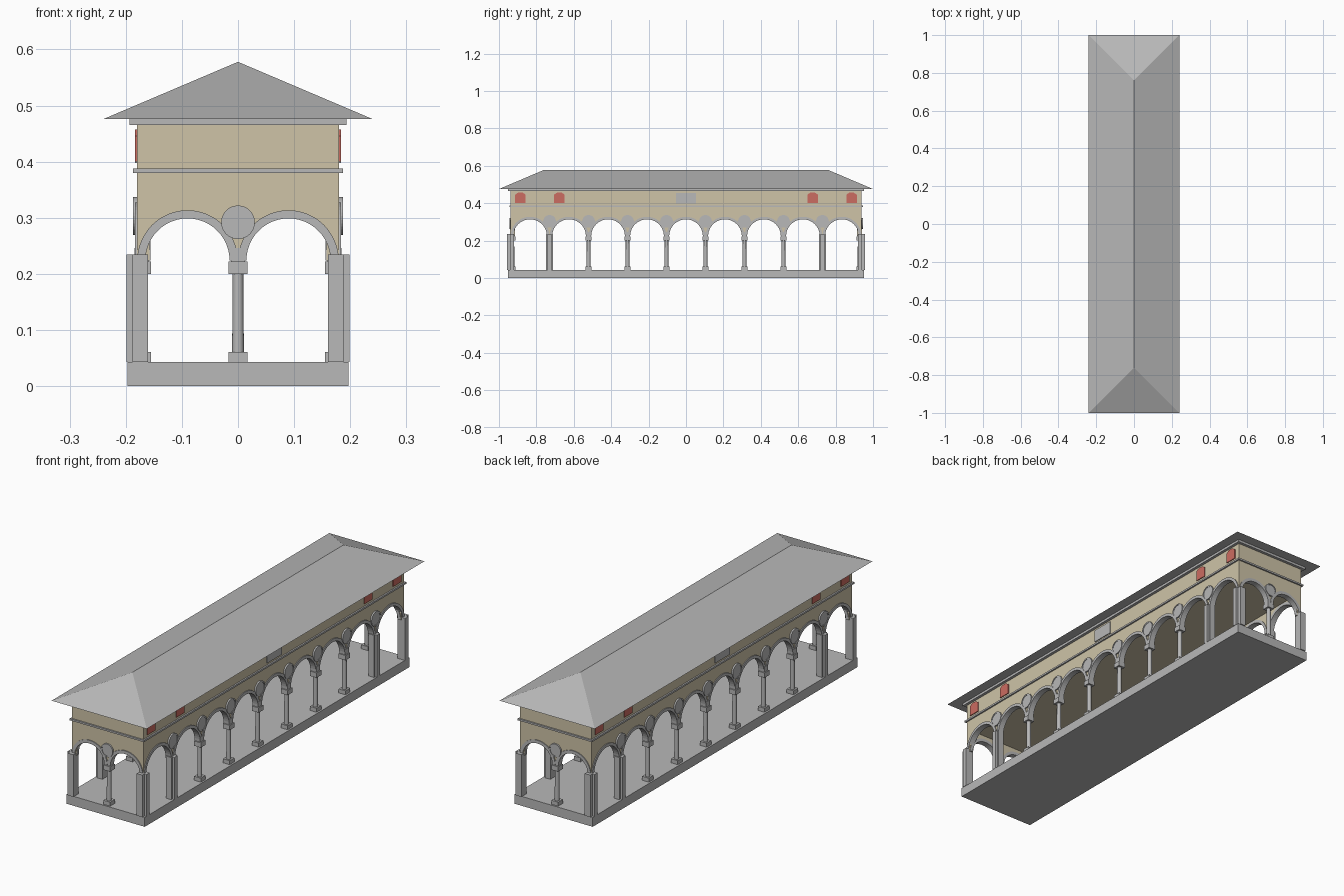
import bpy, bmesh
from math import pi, sin, cos
from mathutils import Matrix

if "Cube" in bpy.data.objects:
    bpy.data.objects.remove(bpy.data.objects["Cube"])


def material(name, rgb):
    m = bpy.data.materials.new(name)
    m.use_nodes = True
    m.diffuse_color = (*rgb, 1)
    m.node_tree.nodes["Principled BSDF"].inputs["Base Color"].default_value = (*rgb, 1)
    return m


STONE = material("grey stone", (0.48, 0.48, 0.48))
PLASTER = material("cream plaster", (0.62, 0.55, 0.39))
RED = material("red enamel", (0.6, 0.15, 0.12))

HX, HY = 0.18, 0.938            # half width and half length of the walls
FLOOR, SPRING, CEILING = 0.043, 0.224, 0.33


def finish(name, bm, mat):
    bmesh.ops.recalc_face_normals(bm, faces=bm.faces)
    mesh = bpy.data.meshes.new(name)
    bm.to_mesh(mesh)
    bm.free()
    mesh.materials.append(mat)
    ob = bpy.data.objects.new(name, mesh)
    bpy.context.collection.objects.link(ob)
    return ob


def box(name, x, y, z, mat):
    """Box from (low, high) pairs."""
    bm = bmesh.new()
    bmesh.ops.create_cube(bm, size=1)
    for v in bm.verts:
        for i, (lo, hi) in enumerate((x, y, z)):
            v.co[i] = lo if v.co[i] < 0 else hi
    return finish(name, bm, mat)


def slab(name, polys, near, far, angle, mat):
    """Extrude (u, z) polygons between two distances out from the centre, turned to one side."""
    bm = bmesh.new()
    layers = []
    for d in (near, far):
        found = {}
        for poly in polys:
            keys = [(round(u, 5), round(z, 5)) for u, z in poly]
            for k in keys:
                if k not in found:
                    found[k] = bm.verts.new((k[0], -d, k[1]))
            keys = list(dict.fromkeys(keys))
            if len(keys) > 2:
                bm.faces.new([found[k] for k in keys])
        layers.append(found)
    twin = {v: layers[1][k] for k, v in layers[0].items()}
    rim = [e for e in bm.edges if e.is_boundary and e.verts[0] in twin]
    for e in rim:
        a, b = e.verts
        bm.faces.new((a, b, twin[b], twin[a]))
    bm.transform(Matrix.Rotation(angle, 4, "Z"))
    return finish(name, bm, mat)


def arc(c, r, z, a0=pi, a1=0.0, n=24):
    return [(c + r * cos(a0 + (a1 - a0) * i / n), z + r * sin(a0 + (a1 - a0) * i / n))
            for i in range(n + 1)]


def strip(a, b):
    return [(a[i], a[i + 1], b[i + 1], b[i]) for i in range(len(a) - 1)]


def disc(c, r, z):
    return [arc(c, r, z, 0, 2 * pi, 32)[:-1]]


def rect(u0, u1, z0, z1):
    return [[(u0, z0), (u1, z0), (u1, z1), (u0, z1)]]


def arcade(name, count, half, out, r, ring, angle):
    """Arched wall with raised arch bands."""
    step = 2 * half / count
    for i in range(count):
        c = -half + step * (i + 0.5)
        edge = arc(c, r + 0.002, SPRING)
        lower = [(c - step / 2, SPRING)] + edge + [(c + step / 2, SPRING)]
        upper = [(u, CEILING) for u, z in lower]
        slab(name + "_arch_wall", strip(lower, upper), out - 0.022, out, angle, PLASTER)
        slab(name + "_arch_band", strip(arc(c, r, SPRING), arc(c, r + ring, SPRING)),
             out - 0.024, out + 0.004, angle, STONE)
    return [-half + step * i for i in range(1, count)]


def column(x, y):
    def block(name, h, z0, z1):
        box(name, (x - h, x + h), (y - h, y + h), (z0, z1), STONE)
    block("column_base", 0.017, FLOOR, 0.061)
    block("column_capital", 0.017, 0.2, 0.222)
    block("column_impost", 0.0125, 0.222, 0.246)
    bm = bmesh.new()
    bmesh.ops.create_cone(bm, cap_ends=True, segments=16, radius1=0.0105, radius2=0.0095,
                          depth=0.145, matrix=Matrix.Translation((x, y, 0.13)))
    ob = finish("column_shaft", bm, STONE)
    bpy.ops.object.select_all(action="DESELECT")
    bpy.context.view_layer.objects.active = ob
    ob.select_set(True)
    bpy.ops.object.shade_smooth_by_angle()


def roundel(u, z, out, r, angle):
    slab("roundel_rim", strip(arc(u, r, z, 0, 2 * pi, 32), arc(u, r * 0.82, z, 0, 2 * pi, 32)),
         out - 0.01, out + 0.007, angle, STONE)
    slab("roundel_disc", disc(u, r * 0.83, z), out - 0.01, out + 0.005, angle, STONE)


def span(s, a, b):
    return tuple(sorted((s * a, s * b)))


# Floor, upper storey, mouldings
box("floor_plinth", (-0.197, 0.197), (-0.953, 0.953), (0, FLOOR), STONE)
box("upper_storey", (-HX, HX), (-HY, HY), (CEILING, 0.466), PLASTER)
for name, e, z in (("string_course", 0.007, (0.38, 0.388)), ("cornice", 0.013, (0.465, 0.477))):
    box(name, (-HX - e, HX + e), (-HY - e, HY + e), z, STONE)

# Hipped roof
bm = bmesh.new()
eaves = [bm.verts.new((x, y, 0.476)) for x, y in
         ((-0.24, -1), (0.24, -1), (0.24, 1), (-0.24, 1))]
f, b = [bm.verts.new((0, y, 0.578)) for y in (-0.76, 0.76)]
p, q, r, s = eaves
for face in ((p, q, r, s), (p, q, f), (r, s, b), (q, r, b, f), (s, p, f, b)):
    bm.faces.new(face)
finish("hipped_roof", bm, STONE)

# Long sides
for side, angle in ((1, pi / 2), (-1, -pi / 2)):
    for u in arcade("long_side", 9, HY, HX, 0.09, 0.0135, angle):
        roundel(u, 0.303, HX, 0.034, angle)
        if abs(u) < 0.7:
            column(side * 0.172, u)
        else:
            # Intermediate piers with a raised pilaster
            box("inner_pier", span(side, 0.16, 0.188), (u - 0.019, u + 0.019),
                (FLOOR, 0.235), STONE)
            box("inner_pilaster", span(side, 0.16, 0.198), (u - 0.011, u + 0.011),
                (FLOOR, 0.235), STONE)
    for u in (-0.885, -0.677, 0.677, 0.885):
        shield = [(u - 0.028, 0.4), (u + 0.028, 0.4), (u + 0.028, 0.446),
                  (u + 0.012, 0.457), (u - 0.012, 0.457), (u - 0.028, 0.446)]
        slab("red_shield", [shield], HX - 0.003, HX + 0.004, angle, RED)
    slab("centre_plaque", rect(-0.053, 0.053, 0.398, 0.456), HX - 0.003, HX + 0.004, angle, STONE)

# Short ends
for side, angle in ((-1, 0), (1, pi)):
    for u in arcade("end", 2, HX, HY, 0.075, 0.0145, angle):
        roundel(u, 0.292, HY, 0.03, angle)
        column(u, side * 0.928)

# Stepped corner piers
for sx in (-1, 1):
    for sy in (-1, 1):
        box("corner_pier", span(sx, 0.16, 0.188), span(sy, 0.92, 0.958), (FLOOR, 0.235), STONE)
        box("corner_pilaster", span(sx, 0.16, 0.199), span(sy, 0.92, 0.942),
            (FLOOR, 0.235), STONE)
